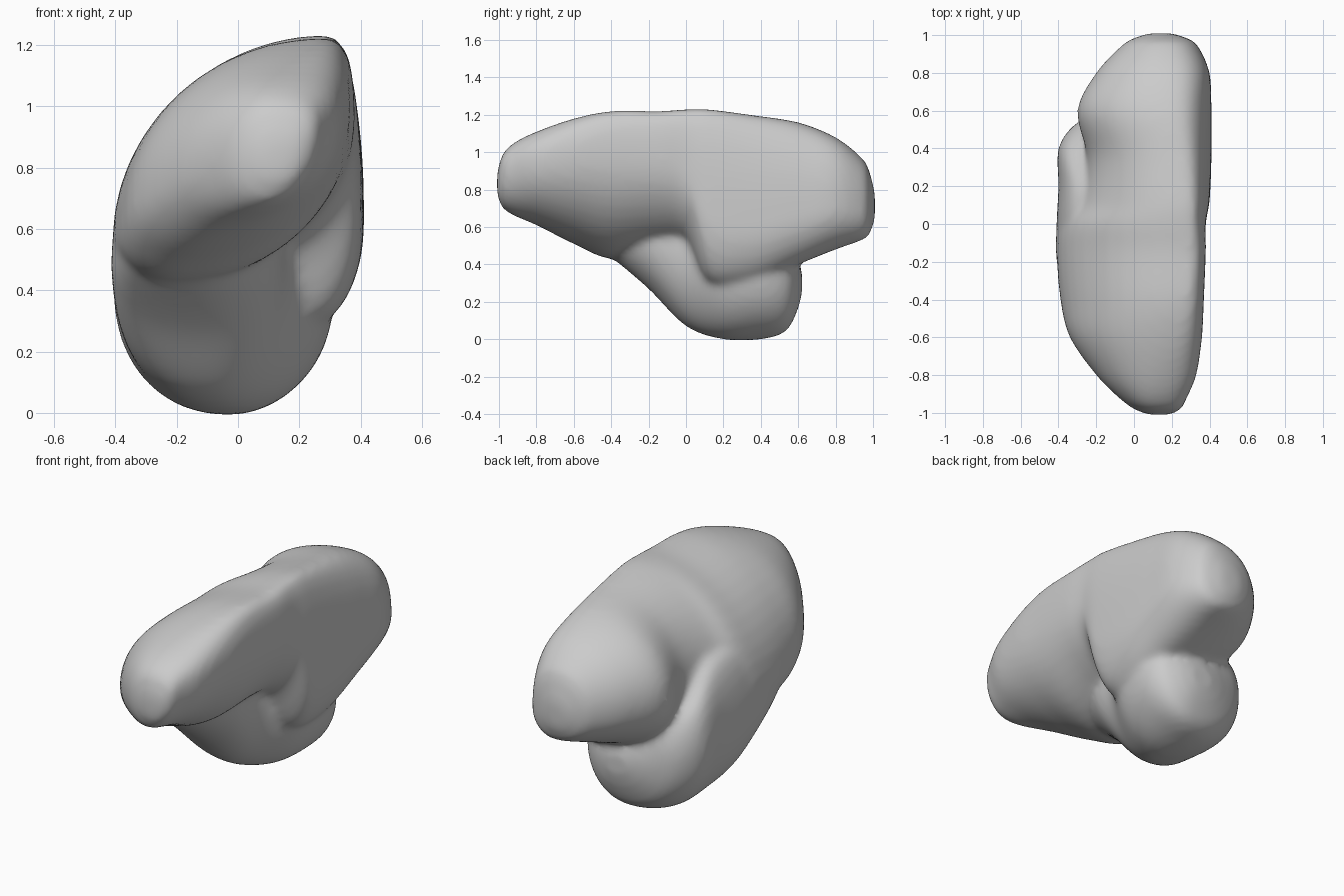
import bpy
import bmesh
from math import sin, cos, pi

default_cube = bpy.data.objects.get("Cube")
if default_cube:
    bpy.data.objects.remove(default_cube, do_unlink=True)

SIDES = 48
STEPS = 6

# Cross-sections along y: y, then x and z of the left, top, right and bottom points
UPPER_LOBE = [
    (-1.01, .08, .83, .13, .89, .19, .85, .14, .77),
    (-.98, 0, .83, .12, .99, .25, .9, .1, .7),
    (-.92, -.08, .82, .12, 1.05, .28, .93, .05, .66),
    (-.8, -.2, .77, .15, 1.11, .33, .95, -.03, .61),
    (-.6, -.34, .68, .22, 1.18, .36, .98, -.14, .51),
    (-.4, -.39, .6, .27, 1.22, .37, .98, -.2, .43),
    (-.15, -.41, .56, .29, 1.22, .38, .96, -.15, .47),
    (0, -.39, .57, .28, 1.23, .38, .9, .08, .52),
    (.12, -.3, .65, .28, 1.23, .4, .65, .22, .31),
    (.35, -.25, .72, .25, 1.2, .41, .6, .23, .3),
    (.6, -.3, .76, .2, 1.16, .41, .65, .22, .4),
    (.8, -.2, .76, .18, 1.08, .4, .7, .2, .48),
    (.94, -.07, .74, .16, .97, .34, .68, .2, .53),
    (.98, -.01, .73, .15, .9, .29, .68, .18, .56),
    (1.01, .08, .72, .14, .78, .2, .7, .15, .64),
]
LOWER_LOBE = [
    (-.4, -.36, .55, -.2, .7, 0, .57, -.18, .44),
    (-.2, -.41, .5, -.25, .82, .12, .54, -.12, .27),
    (0, -.41, .45, -.28, .85, .17, .46, -.08, .07),
    (.2, -.4, .42, -.27, .82, .28, .38, -.03, 0),
    (.4, -.4, .4, -.3, .65, .31, .36, -.03, 0),
    (.53, -.31, .36, -.2, .53, .27, .34, .02, .04),
    (.59, -.17, .32, -.06, .43, .19, .32, .05, .14),
    (.62, -.05, .31, 0, .36, .1, .31, .05, .24),
]
# Curve power of each quarter: below one is fuller than an oval
FULLNESS = {"upper_left": 1, "upper_right": .75, "lower_right": 1, "lower_left": .92}


def blend(a, b, c, d, t):
    """Smooth spline value between b and c."""
    return b + t * (c - a + t * (2 * a - 5 * b + 4 * c - d
                                 + t * (3 * (b - c) + d - a))) / 2


def smooth_sections(rows):
    last = len(rows) - 1
    for i in range(last):
        around = [rows[max(i - 1, 0)], rows[i], rows[i + 1], rows[min(i + 2, last)]]
        for step in range(STEPS):
            yield [blend(*values, step / STEPS) for values in zip(*around)]
    yield rows[last]


def section_ring(bm, section):
    """Join the four outermost points with quarter ovals."""
    y, *flat = section
    left, top, right, bottom = zip(flat[::2], flat[1::2])
    quarters = ((left, top), (right, top), (right, bottom), (left, bottom))
    ring = []
    for index, ((side, pole), power) in enumerate(zip(quarters, FULLNESS.values())):
        for k in range(SIDES // 4):
            angle = 2 * pi * k / SIDES
            if index % 2:
                angle = pi / 2 - angle
            across, up = cos(angle) ** power, sin(angle) ** power
            x = pole[0] + (side[0] - pole[0]) * across
            z = side[1] + (pole[1] - side[1]) * up
            ring.append(bm.verts.new((x, y, z)))
    return ring


def add_lobe(bm, rows):
    """Loft the rings along y and cap both ends."""
    rings = [section_ring(bm, section) for section in smooth_sections(rows)]
    for near, far in zip(rings, rings[1:]):
        for k in range(SIDES):
            n = (k + 1) % SIDES
            bm.faces.new((near[k], near[n], far[n], far[k]))
    bm.faces.new(rings[0])
    bm.faces.new(rings[-1])


# Both lobes in one mesh, fused into a single soft body
bm = bmesh.new()
add_lobe(bm, UPPER_LOBE)
add_lobe(bm, LOWER_LOBE)
bmesh.ops.recalc_face_normals(bm, faces=bm.faces)
mesh = bpy.data.meshes.new("lobed_body")
bm.to_mesh(mesh)
bm.free()
body = bpy.data.objects.new("lobed_body", mesh)
bpy.context.collection.objects.link(body)

fuse = body.modifiers.new("fuse", 'REMESH')
fuse.mode = 'VOXEL'
fuse.voxel_size = .02
fuse.use_smooth_shade = True
soften = body.modifiers.new("soften", 'SMOOTH')
soften.factor = .5
soften.iterations = 12

# Plain grey surface
grey = bpy.data.materials.new("plain_grey")
colour = (.6, .6, .6, 1)
grey.diffuse_color = colour
grey.use_nodes = True
grey.node_tree.nodes["Principled BSDF"].inputs["Base Color"].default_value = colour
mesh.materials.append(grey)
